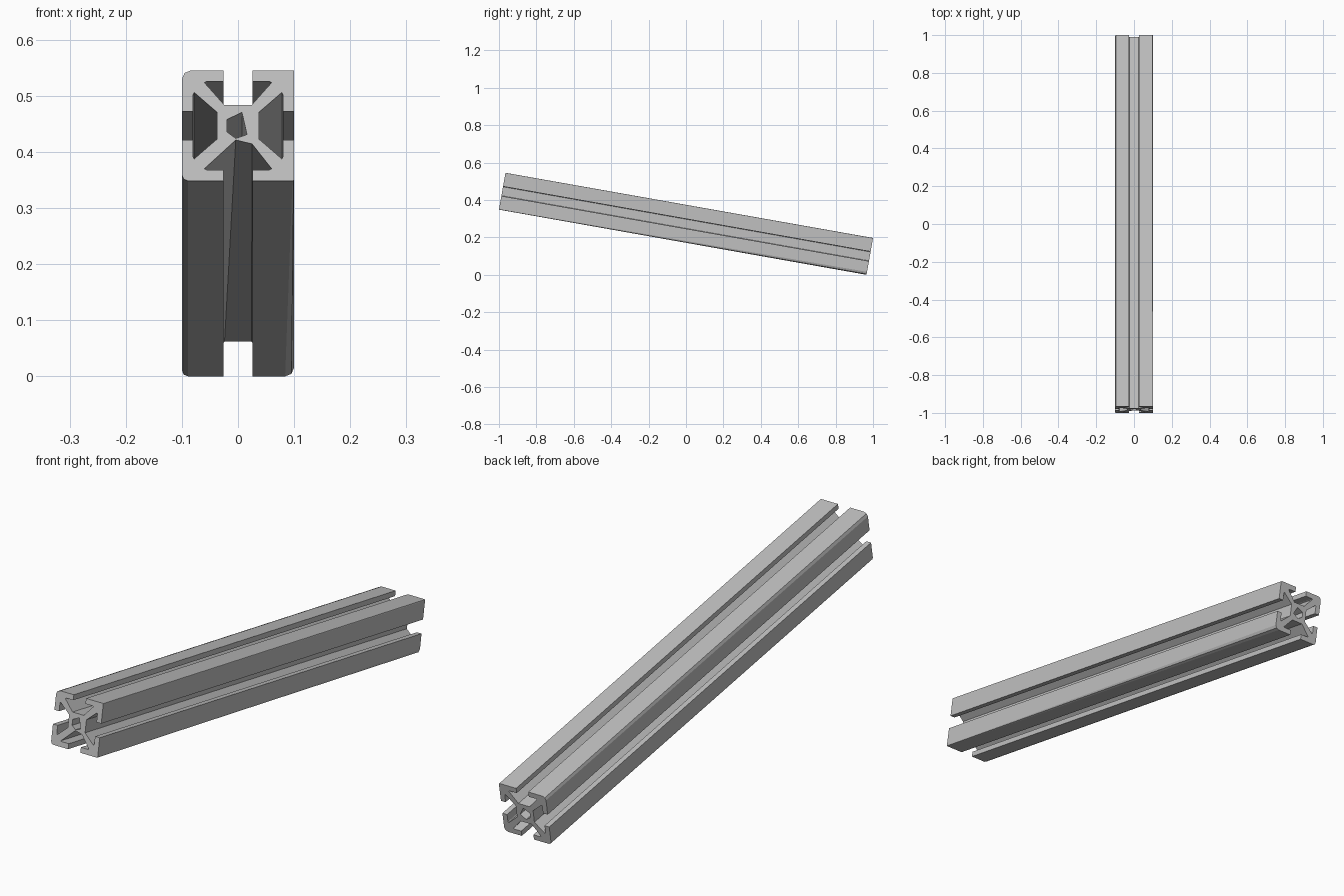
import bpy
import bmesh
from math import radians, sin, cos, pi
from mathutils import Matrix, Vector

cube = bpy.data.objects.get("Cube")
if cube:
    bpy.data.objects.remove(cube, do_unlink=True)

HALF = 0.1       # half width of the bar
SLOT = 0.026     # half width of each slot mouth
LIP = 0.08       # inner face of the slot lips
LENGTH = 1.996
TILT = radians(-10.05)


def quadrant(corner):
    """One arm of the cross-section, from the side slot to the top slot."""
    mid = HALF - corner
    arc = [(mid + corner * cos(a), mid + corner * sin(a)) for a in (0, pi / 4, pi / 2)]
    half = [(0.037, 0.024), (0.078, 0.06), (LIP, 0.056), (LIP, SLOT), (HALF, SLOT)]
    return half + arc + [(y, x) for x, y in reversed(half)]


def outline(corners):
    """Four arms turned about the centre, each with its own corner rounding."""
    points = []
    for k, corner in enumerate(corners):
        turn = Matrix.Rotation(k * pi / 2, 2)
        points += [turn @ Vector(p) for p in quadrant(corner)]
    return points


# Cross-sections of the two ends; the lower web is worn thin at the front
front = outline((0.002, 0.016, 0.011, 0.003))
back = outline((0.004, 0.014, 0.011, 0.016))
front[38] = Vector((-0.004, -0.026))
front[39] = Vector((0.025, -0.033))

# Centre bore
bore_front = [(-0.02, 0.011), (0.007, 0.024), (0.016, -0.016), (-0.004, -0.023), (-0.02, -0.011)]
bore_angles = [radians(a) for a in (155, 75, -20, -95, -155)]
bore_back = [(0.023 * cos(a), 0.023 * sin(a)) for a in bore_angles]

bm = bmesh.new()


def ring(points, y):
    verts = [bm.verts.new((p[0], y, p[1])) for p in points]
    edges = [bm.edges.new((v, verts[i - 1])) for i, v in enumerate(verts)]
    return verts, edges


# Walls run between matching rings, then each end is filled around the bore
end_edges = [[], []]
for start, finish in ((front, back), (bore_front, bore_back)):
    a, edges_a = ring(start, -LENGTH / 2)
    b, edges_b = ring(finish, LENGTH / 2)
    end_edges[0] += edges_a
    end_edges[1] += edges_b
    for i in range(len(a)):
        bm.faces.new((a[i - 1], a[i], b[i], b[i - 1]))
for edges in end_edges:
    bmesh.ops.triangle_fill(bm, use_beauty=True, use_dissolve=False, edges=edges)
bmesh.ops.recalc_face_normals(bm, faces=bm.faces)

# Lean the bar, then rest it on the ground
bmesh.ops.rotate(bm, verts=bm.verts, cent=(0, 0, 0), matrix=Matrix.Rotation(TILT, 3, 'X'))
lowest = min(v.co.z for v in bm.verts)
bmesh.ops.translate(bm, verts=bm.verts, vec=(0, 0, -lowest))

mesh = bpy.data.meshes.new("slotted_bar")
bm.to_mesh(mesh)
bm.free()

grey = bpy.data.materials.new("aluminium_grey")
grey.use_nodes = True
colour = (0.53, 0.53, 0.53, 1)
grey.diffuse_color = colour
grey.node_tree.nodes["Principled BSDF"].inputs["Base Color"].default_value = colour
mesh.materials.append(grey)

bar = bpy.data.objects.new("slotted_bar", mesh)
bpy.context.collection.objects.link(bar)
